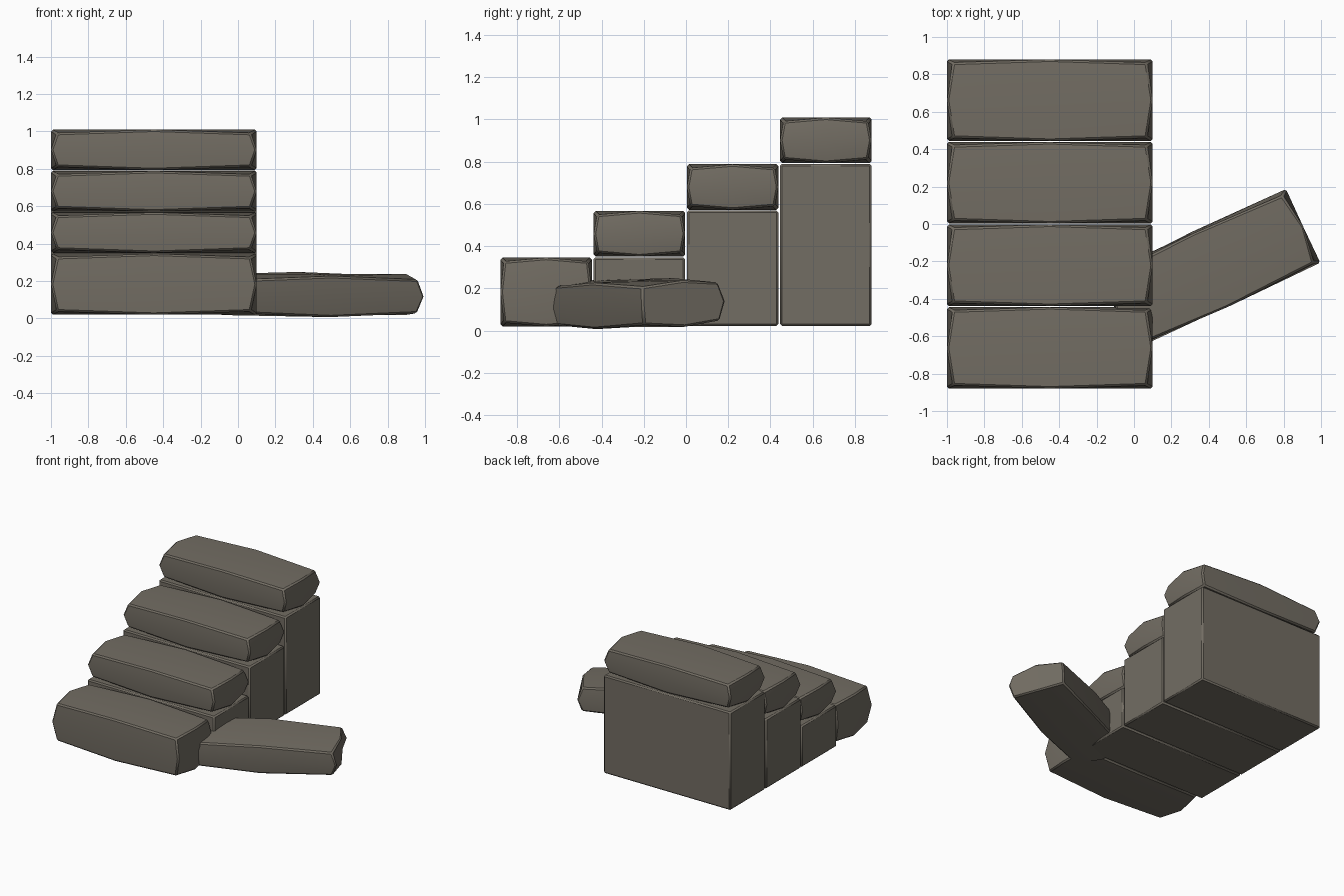
import bpy, bmesh, math
from mathutils import Matrix, Vector

if "Cube" in bpy.data.objects:
    bpy.data.objects.remove(bpy.data.objects["Cube"])

stone = bpy.data.materials.new("warm grey stone")
stone.diffuse_color = (0.17, 0.153, 0.125, 1)
stone.use_nodes = True
stone.node_tree.nodes["Principled BSDF"].inputs["Base Color"].default_value = stone.diffuse_color


def block(name, center, size, pull=None, rot=(0, 0, 0), dent=0.0, bevel=0.01):
    """Box with a thin bevel; 'pull' draws its eight corners inward like worn stone."""
    bm = bmesh.new()
    bmesh.ops.create_cube(bm, size=2)
    if pull:
        bmesh.ops.subdivide_edges(bm, edges=bm.edges[:], cuts=1, use_grid_fill=True)
    half = Vector(size) / 2
    for v in bm.verts:
        s = v.co.copy()
        v.co = Vector([s[i] * half[i] for i in range(3)])
        if pull and all(abs(c) > 0.9 for c in s):
            v.co -= Vector([s[i] * pull[i] for i in range(3)])
        # chipped middle of the far end
        if dent and s.x > 0.9 and abs(s.y) < 0.1 and abs(s.z) < 0.1:
            v.co.x -= dent
    me = bpy.data.meshes.new(name)
    bm.to_mesh(me)
    bm.free()
    me.materials.append(stone)
    ob = bpy.data.objects.new(name, me)
    bpy.context.collection.objects.link(ob)
    ob.location = center
    ob.rotation_euler = rot
    mod = ob.modifiers.new("worn edges", 'BEVEL')
    mod.width = bevel
    mod.segments = 1
    mod.limit_method = 'ANGLE'
    mod.angle_limit = math.radians(40)
    bpy.ops.object.select_all(action='DESELECT')
    ob.select_set(True)
    bpy.context.view_layer.objects.active = ob
    bpy.ops.object.shade_smooth_by_angle(angle=math.radians(30))
    return ob


X, W, D, BASE = -0.45, 1.1, 0.434, 0.02
PULL = (0.032, 0.017, 0.018)

# lowest step is one thick block
block("step_1_block", (X, -0.662, 0.183), (W, D, 0.326), PULL)

# three upper steps: plain riser block with a worn tread on top
for i in (1, 2, 3):
    y = -0.662 + 0.4413 * i
    top = 0.347 + 0.2213 * i
    seam = top - 0.219
    block(f"step_{i + 1}_riser", (X, y, (BASE + seam) / 2), (W, D, seam - BASE - 0.004))
    block(f"step_{i + 1}_tread", (X, y, (top + seam) / 2), (W, D, top - seam - 0.003), PULL)

# fallen slab leaning beside the steps
block("fallen_slab", (0.407, -0.242, 0.128), (1.1, 0.435, 0.22), (0.034, 0.018, 0.02),
      rot=(math.radians(3), 0, math.radians(25)), dent=0.03)
